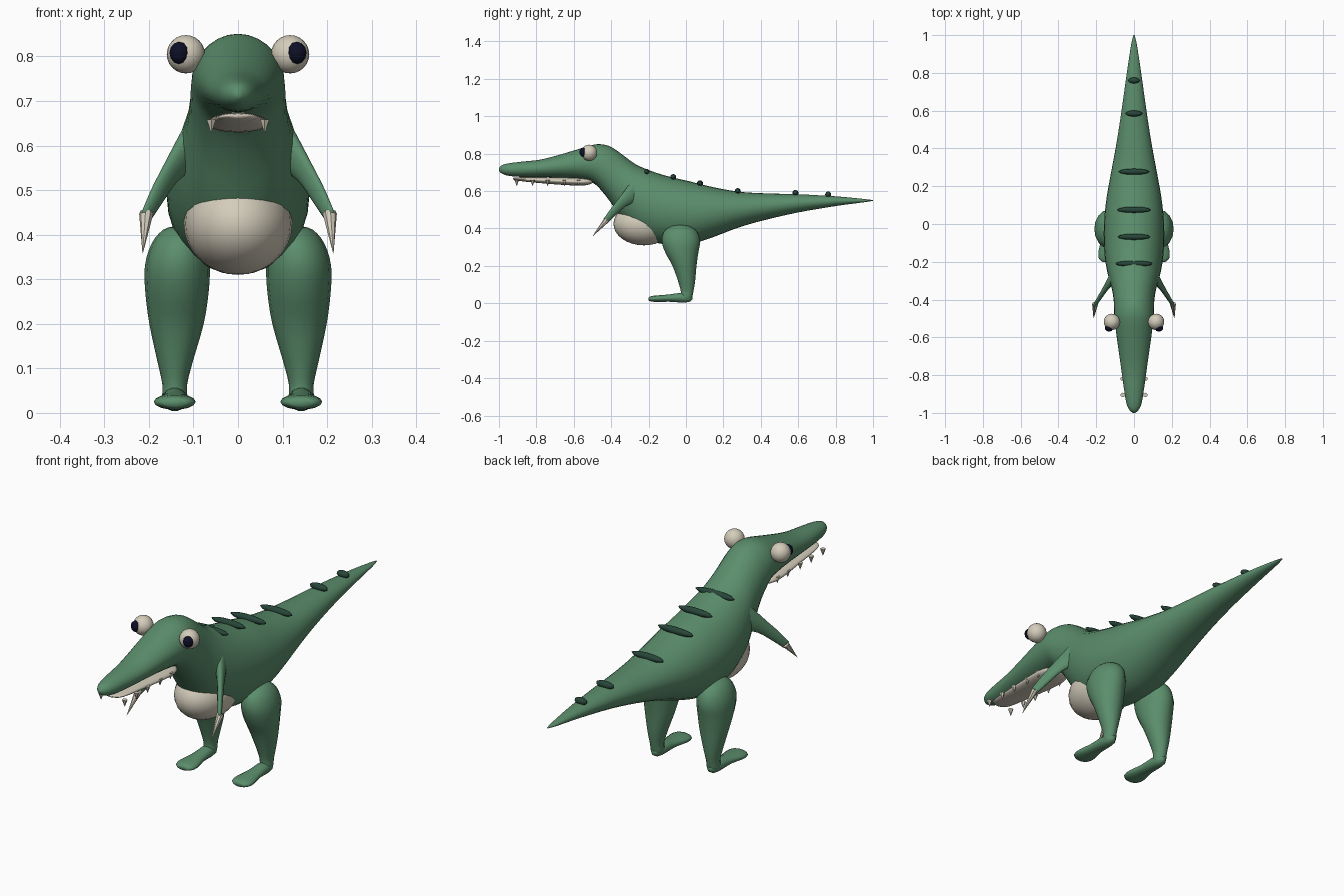
import bpy, bmesh, math
from mathutils import Vector, Matrix

if "Cube" in bpy.data.objects:
    bpy.data.objects.remove(bpy.data.objects["Cube"], do_unlink=True)


def material(name, rgb):
    m = bpy.data.materials.new(name)
    m.use_nodes = True
    m.diffuse_color = (*rgb, 1)
    m.node_tree.nodes["Principled BSDF"].inputs["Base Color"].default_value = (*rgb, 1)
    return m


GREEN = material("skin green", (0.105, 0.27, 0.15))
DARK = material("stripe dark green", (0.02, 0.06, 0.04))
CREAM = material("cream", (0.66, 0.61, 0.50))
BLACK = material("pupil blue black", (0.004, 0.005, 0.02))


def finish(bm, name, mat, smooth=True):
    bmesh.ops.recalc_face_normals(bm, faces=bm.faces)
    mesh = bpy.data.meshes.new(name)
    bm.to_mesh(mesh)
    bm.free()
    for p in mesh.polygons:
        p.use_smooth = smooth
    mesh.materials.append(mat)
    obj = bpy.data.objects.new(name, mesh)
    bpy.context.collection.objects.link(obj)
    return obj


def spline(rows, steps):
    """Smoothly interpolate rows of numbers with a Catmull-Rom spline."""
    out = []
    for i in range(len(rows) - 1):
        quad = zip(rows[max(i - 1, 0)], rows[i], rows[i + 1], rows[min(i + 2, len(rows) - 1)])
        quad = list(quad)
        for s in range(steps):
            t = s / steps
            out.append([b + t * (c - a) / 2 + t * t * (a - 2.5 * b + 2 * c - d / 2)
                        + t ** 3 * (1.5 * (b - c) + (d - a) / 2) for a, b, c, d in quad])
    return out + [list(rows[-1])]


def loft(name, rows, mat, u, v, steps=3, sides=20):
    """Skin ellipses given as x, y, z, radius along u, radius along v."""
    bm = bmesh.new()
    u, v = Vector(u).normalized(), Vector(v).normalized()
    rings = []
    for x, y, z, ru, rv in spline(rows, steps):
        ring = []
        for k in range(sides):
            a = math.tau * k / sides
            ring.append(bm.verts.new(Vector((x, y, z)) + u * max(ru, .001) * math.cos(a)
                                     + v * max(rv, .001) * math.sin(a)))
        rings.append(ring)
    for r, q in zip(rings, rings[1:]):
        for k in range(sides):
            n = (k + 1) % sides
            bm.faces.new((r[k], r[n], q[n], q[k]))
    bm.faces.new(rings[0])
    bm.faces.new(rings[-1])
    return finish(bm, name, mat)


def ellipsoid(name, center, radii, mat, segments=20, rings=12):
    bm = bmesh.new()
    bmesh.ops.create_uvsphere(bm, u_segments=segments, v_segments=rings, radius=1,
                              matrix=Matrix.Translation(center) @ Matrix.Diagonal((*radii, 1)))
    return finish(bm, name, mat)


def spike(name, base, tip, radius, mat, sides=8):
    base, tip = Vector(base), Vector(tip)
    d = tip - base
    turn = d.to_track_quat("Z", "Y").to_matrix().to_4x4()
    bm = bmesh.new()
    bmesh.ops.create_cone(bm, cap_ends=True, segments=sides, radius1=radius, radius2=0.0005,
                          depth=d.length, matrix=Matrix.Translation((base + tip) / 2) @ turn)
    return finish(bm, name, mat, False)


# Body from snout to tail: y, top, bottom, half width
body = [(-1, .722, .708, .006), (-.985, .738, .694, .024), (-.95, .748, .682, .04),
        (-.88, .757, .676, .052), (-.78, .768, .675, .066), (-.68, .793, .672, .08),
        (-.58, .823, .664, .094), (-.5, .847, .645, .103), (-.45, .85, .60, .106),
        (-.4, .836, .535, .108), (-.34, .795, .445, .118), (-.27, .744, .375, .138),
        (-.18, .705, .33, .154), (-.08, .675, .312, .16), (.02, .652, .315, .158),
        (.14, .622, .352, .145), (.28, .597, .405, .12), (.42, .588, .445, .094),
        (.6, .583, .486, .066), (.8, .572, .52, .038), (.95, .558, .54, .015),
        (1, .552, .548, .003)]
loft("body", [(0, y, (t + b) / 2, w, (t - b) / 2) for y, t, b, w in body],
     GREEN, (1, 0, 0), (0, 0, 1), 3, 28)

# Belly patch and palate
ellipsoid("belly", (0, -.225, .425), (.122, .163, .115), CREAM, 24, 16)
loft("mouth", [(0, -.925, .667, .02, .004), (0, -.89, .664, .044, .01),
               (0, -.75, .657, .058, .017), (0, -.6, .651, .07, .021),
               (0, -.53, .65, .062, .018), (0, -.5, .652, .035, .008)],
     CREAM, (1, 0, 0), (0, 0, 1))

# Back stripes: y, z, half width
for i, (y, z, w) in enumerate([(-.21, .702, .1), (-.068, .675, .087), (.075, .642, .091),
                               (.277, .6, .082), (.585, .59, .045), (.76, .582, .031)]):
    ellipsoid(f"back_stripe_{i + 1}", (0, y, z), (w, .016, .016), DARK, 12, 8)

for side, s in (("left", 1), ("right", -1)):
    # Eyes
    ellipsoid(side + "_eye", (s * .117, -.518, .805), (.043, .043, .043), CREAM)
    ellipsoid(side + "_pupil", (s * .132, -.55, .808), (.023, .02, .025), BLACK, 10, 6)

    # Teeth
    for i, y in enumerate((-.905, -.82, -.74, -.65, -.575)):
        spike(f"{side}_tooth_{i + 1}", (s * .06, y, .659), (s * .06, y, .627), .012, CREAM, 6)

    # Arm and claw
    loft(side + "_arm", [(s * .075, -.24, .62, .05, .06), (s * .115, -.29, .58, .034, .042),
                         (s * .15, -.34, .54, .022, .026), (s * .182, -.39, .487, .018, .019),
                         (s * .207, -.43, .44, .013, .014)],
         GREEN, (s * .75, -.25, .55), (0, .7, -.7), 3, 14)
    spike(side + "_claw", (s * .206, -.423, .447), (s * .214, -.5, .358), .016, CREAM)

    # Leg
    loft(side + "_leg", [(s * .122, -.03, .42, .015, .02), (s * .126, -.03, .411, .042, .055),
                         (s * .131, -.029, .38, .063, .09), (s * .136, -.027, .33, .073, .102),
                         (s * .137, -.022, .27, .071, .088), (s * .138, -.008, .2, .061, .064),
                         (s * .141, .003, .12, .041, .046), (s * .142, .006, .065, .028, .034),
                         (s * .142, .002, .03, .028, .03), (s * .142, 0, .012, .018, .02)],
         GREEN, (1, 0, 0), (0, 1, 0), 3, 16)

    # Foot
    loft(side + "_foot", [(s * .142, .034, .03, .008, .01), (s * .142, .015, .028, .024, .022),
                          (s * .142, -.03, .03, .03, .026), (s * .142, -.09, .028, .034, .02),
                          (s * .142, -.15, .025, .047, .018), (s * .142, -.185, .024, .043, .015),
                          (s * .142, -.2, .023, .025, .009)],
         GREEN, (1, 0, 0), (0, 0, 1), 2, 14)
